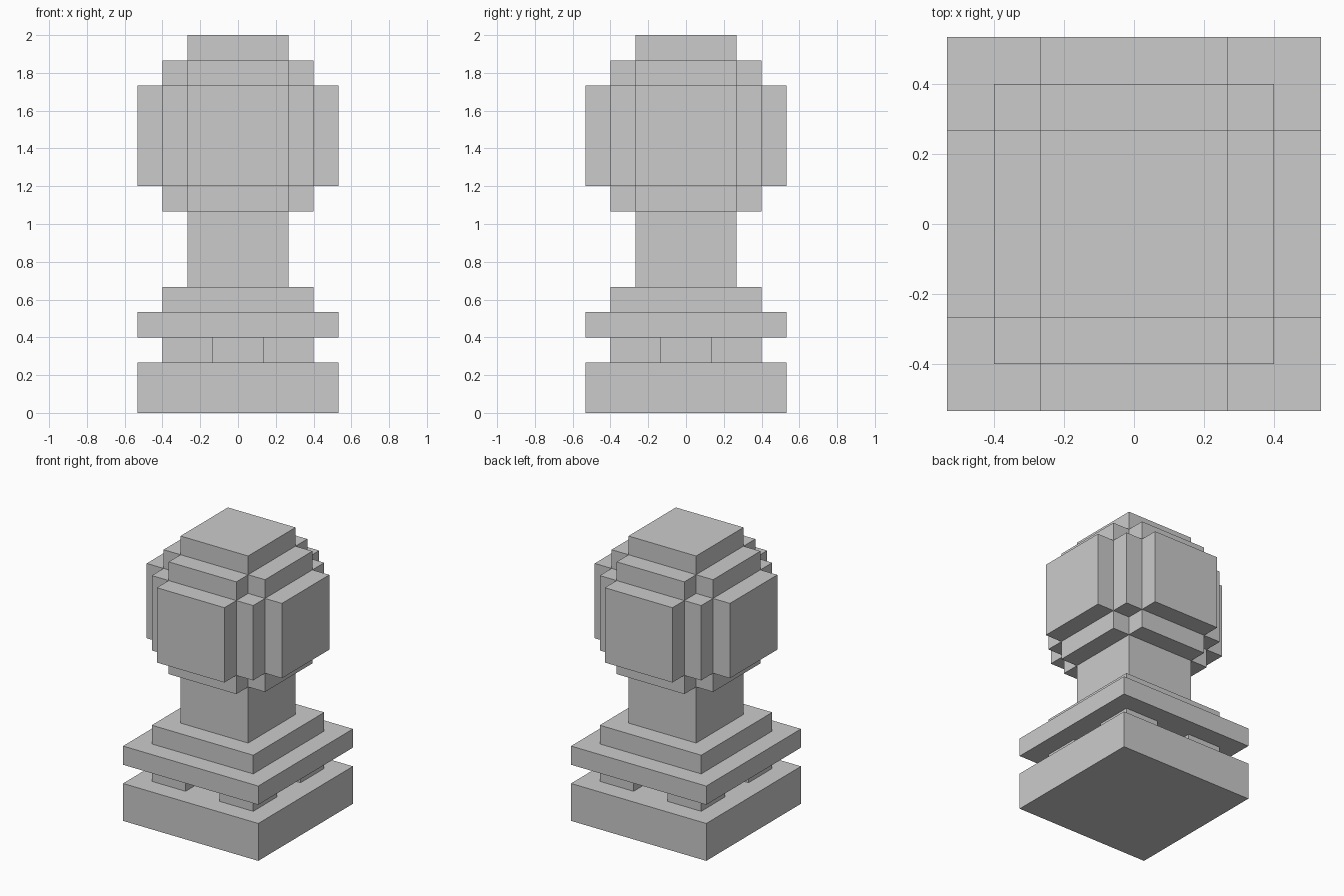
import bpy
import bmesh

if "Cube" in bpy.data.objects:
    bpy.data.objects.remove(bpy.data.objects["Cube"])

U = 2 / 15  # one block of the grid the model is built on


def prism(name, corner, z0, z1):
    """Extrude an outline given by one corner, repeated by quarter turns (block units)."""
    pts = list(corner)
    outline = []
    for _ in range(4):
        outline += pts
        pts = [(-y, x) for x, y in pts]
    bm = bmesh.new()
    low = bm.faces.new([bm.verts.new((x * U, y * U, z0 * U)) for x, y in outline])
    top = bmesh.ops.extrude_face_region(bm, geom=[low])["geom"]
    verts = [v for v in top if isinstance(v, bmesh.types.BMVert)]
    bmesh.ops.translate(bm, verts=verts, vec=(0, 0, (z1 - z0) * U))
    bmesh.ops.recalc_face_normals(bm, faces=bm.faces)
    mesh = bpy.data.meshes.new(name)
    bm.to_mesh(mesh)
    bm.free()
    obj = bpy.data.objects.new(name, mesh)
    bpy.context.collection.objects.link(obj)
    return obj


def square(half):
    return [(half, half)]


cross = [(3, 2), (2, 2), (2, 3)]
stepped = [(4, 2), (3, 2), (3, 3), (2, 3), (2, 4)]
notched = [(2, 1), (3, 1), (3, 3), (1, 3), (1, 2)]

# Pedestal: slab, recessed corner blocks, plate and step
prism("base_slab", square(4), 0, 2)
prism("notched_collar", notched, 2, 3)
prism("upper_plate", square(4), 3, 4)
prism("shoulder_step", square(3), 4, 5)

# Neck
prism("neck", square(2), 5, 8)

# Blocky round head
prism("head_lower_layer", cross, 8, 9)
prism("head_middle", stepped, 9, 13)
prism("head_upper_layer", cross, 13, 14)
prism("head_cap", square(2), 14, 15)
